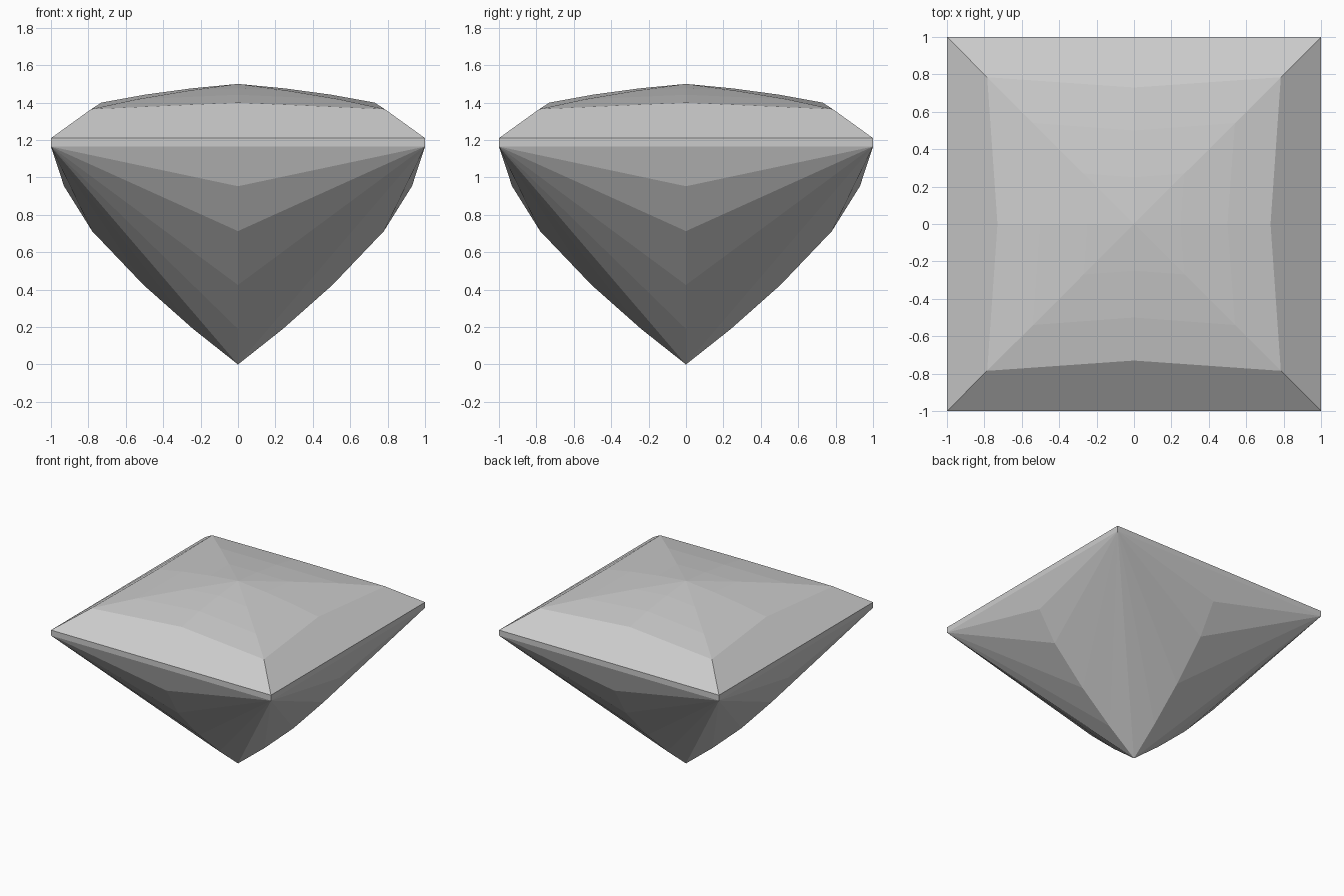
import bpy, bmesh, math
from mathutils import Matrix

cube = bpy.data.objects.get("Cube")
if cube:
    bpy.data.objects.remove(cube, do_unlink=True)

stone = bpy.data.materials.new("stone_grey")
stone.use_nodes = True
grey = (0.6, 0.6, 0.6, 1)
stone.diffuse_color = grey
stone.node_tree.nodes["Principled BSDF"].inputs["Base Color"].default_value = grey

GIRDLE_LOW, GIRDLE_TOP = 1.165, 1.21
# Crown rings: corner offset, corner height, mid-side offset, mid-side height
CROWN = [(0.785, 1.365, 0.73, 1.40), (0.54, 1.418, 0.5, 1.442), (0.27, 1.463, 0.25, 1.476)]
# Pavilion keel down the middle of a side: offset, height
KEEL = [(0.93, 0.953), (0.78, 0.713), (0.505, 0.425), (0.24, 0.19), (0, 0)]


def build_side(bm, angle):
    """One quarter of the stone, modelled on the front and turned into place."""
    turn = Matrix.Rotation(angle, 3, 'Z')

    def face(*points):
        bm.faces.new([bm.verts.new(turn @ Matrix.Identity(3) @ v) for v in map(vec, points)])

    low = [(s, -1, GIRDLE_LOW) for s in (-1, 1)]
    top = [(s, -1, GIRDLE_TOP) for s in (-1, 1)]
    # Girdle band
    face(low[0], low[1], top[1], top[0])

    # Main crown facet, split along the middle of the side
    rings = [((-c, -c, cz), (0, -m, mz), (c, -c, cz)) for c, cz, m, mz in CROWN]
    left, mid, right = rings[0]
    face(top[0], top[1], right, mid, left)
    # Table facets rising to the peak
    for outer, inner in zip(rings, rings[1:]):
        face(outer[0], outer[1], inner[1], inner[0])
        face(outer[1], outer[2], inner[2], inner[1])
    left, mid, right = rings[-1]
    face(left, mid, (0, 0, 1.5))
    face(mid, right, (0, 0, 1.5))

    # Pavilion chevrons fanning from the corners down the keel
    keel = [(0, -y, z) for y, z in KEEL]
    face(low[1], low[0], keel[0])
    for a, b in zip(keel, keel[1:]):
        face(low[0], b, a)
        face(low[1], a, b)


def vec(p):
    from mathutils import Vector
    return Vector(p)


bm = bmesh.new()
for i in range(4):
    build_side(bm, i * math.pi / 2)
bmesh.ops.remove_doubles(bm, verts=bm.verts, dist=0.0005)
bmesh.ops.recalc_face_normals(bm, faces=bm.faces)
mesh = bpy.data.meshes.new("cut_gem")
bm.to_mesh(mesh)
bm.free()
mesh.materials.append(stone)
gem = bpy.data.objects.new("cut_gem", mesh)
bpy.context.collection.objects.link(gem)
